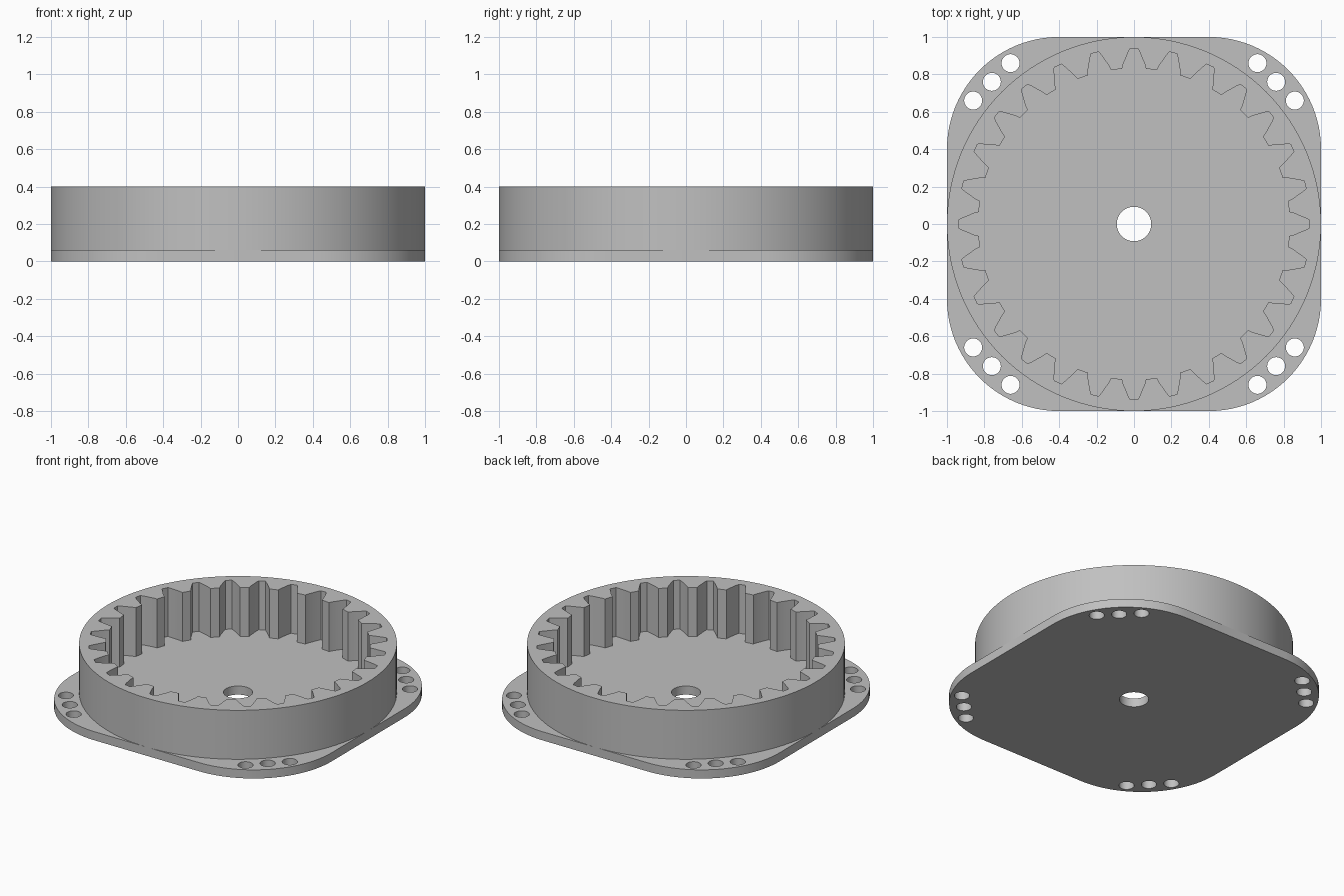
import bpy
import bmesh
from math import sin, cos, pi, tau, radians

default = bpy.data.objects.get("Cube")
if default:
    bpy.data.objects.remove(default, do_unlink=True)

GREY = (0.53, 0.53, 0.53, 1)
grey = bpy.data.materials.new("plain grey")
grey.use_nodes = True
grey.diffuse_color = GREY
grey.node_tree.nodes["Principled BSDF"].inputs["Base Color"].default_value = GREY

BASE_TOP, TOP = 0.06, 0.40
TEETH = 28


def arc(cx, cy, r, start, end, steps):
    return [(cx + r * cos(start + (end - start) * i / steps),
             cy + r * sin(start + (end - start) * i / steps))
            for i in range(steps + 1)]


def circle(cx, cy, r, steps):
    return arc(cx, cy, r, 0, tau, steps)[:-1]


def rounded_square(half, r):
    pts = []
    for k in range(4):
        mid = pi / 4 + k * pi / 2
        offset = (half - r) * 2 ** 0.5
        pts += arc(offset * cos(mid), offset * sin(mid), r,
                   mid - pi / 4, mid + pi / 4, 24)
    return pts


def internal_gear():
    # Slot flank as (radius, half width), from the tooth tip to the root
    flank = [(0.83, 0.064), (0.856, 0.057), (0.885, 0.045),
             (0.915, 0.033), (0.939, 0.021)]
    slot = [(r, -w) for r, w in flank] + [(r, w) for r, w in reversed(flank)]
    pts = []
    for k in range(TEETH):
        a = tau * k / TEETH
        pts += [(x * cos(a) - y * sin(a), x * sin(a) + y * cos(a)) for x, y in slot]
    return pts


def plate(name, loops, z0, z1):
    """Solid plate from an outer loop and any number of hole loops."""
    bm = bmesh.new()
    edges = []
    for loop in loops:
        vs = [bm.verts.new((x, y, z0)) for x, y in loop]
        edges += [bm.edges.new((a, b)) for a, b in zip(vs, vs[1:] + vs[:1])]
    bmesh.ops.triangle_fill(bm, edges=edges, use_beauty=True, normal=(0, 0, 1))
    top = bmesh.ops.extrude_face_region(bm, geom=bm.faces[:], use_keep_orig=True)
    bmesh.ops.translate(bm, vec=(0, 0, z1 - z0),
                        verts=[g for g in top["geom"] if isinstance(g, bmesh.types.BMVert)])
    bmesh.ops.recalc_face_normals(bm, faces=bm.faces[:])
    mesh = bpy.data.meshes.new(name)
    bm.to_mesh(mesh)
    bm.free()
    mesh.materials.append(grey)
    obj = bpy.data.objects.new(name, mesh)
    bpy.context.collection.objects.link(obj)
    bpy.ops.object.select_all(action="DESELECT")
    obj.select_set(True)
    bpy.context.view_layer.objects.active = obj
    bpy.ops.object.shade_smooth_by_angle(angle=radians(20))
    return obj


# Mounting plate: centre bore and three bolt holes in each corner
holes = [circle(0, 0, 0.092, 48)]
for sx in (-1, 1):
    for sy in (-1, 1):
        for x, y in ((0.66, 0.86), (0.76, 0.76), (0.86, 0.66)):
            holes.append(circle(sx * x, sy * y, 0.048, 32))
plate("mounting_plate", [rounded_square(1, 0.6)] + holes, 0, BASE_TOP)

# Ring gear: round outer wall with teeth inside
plate("ring_gear", [circle(0, 0, 1, 128), internal_gear()], BASE_TOP, TOP)
